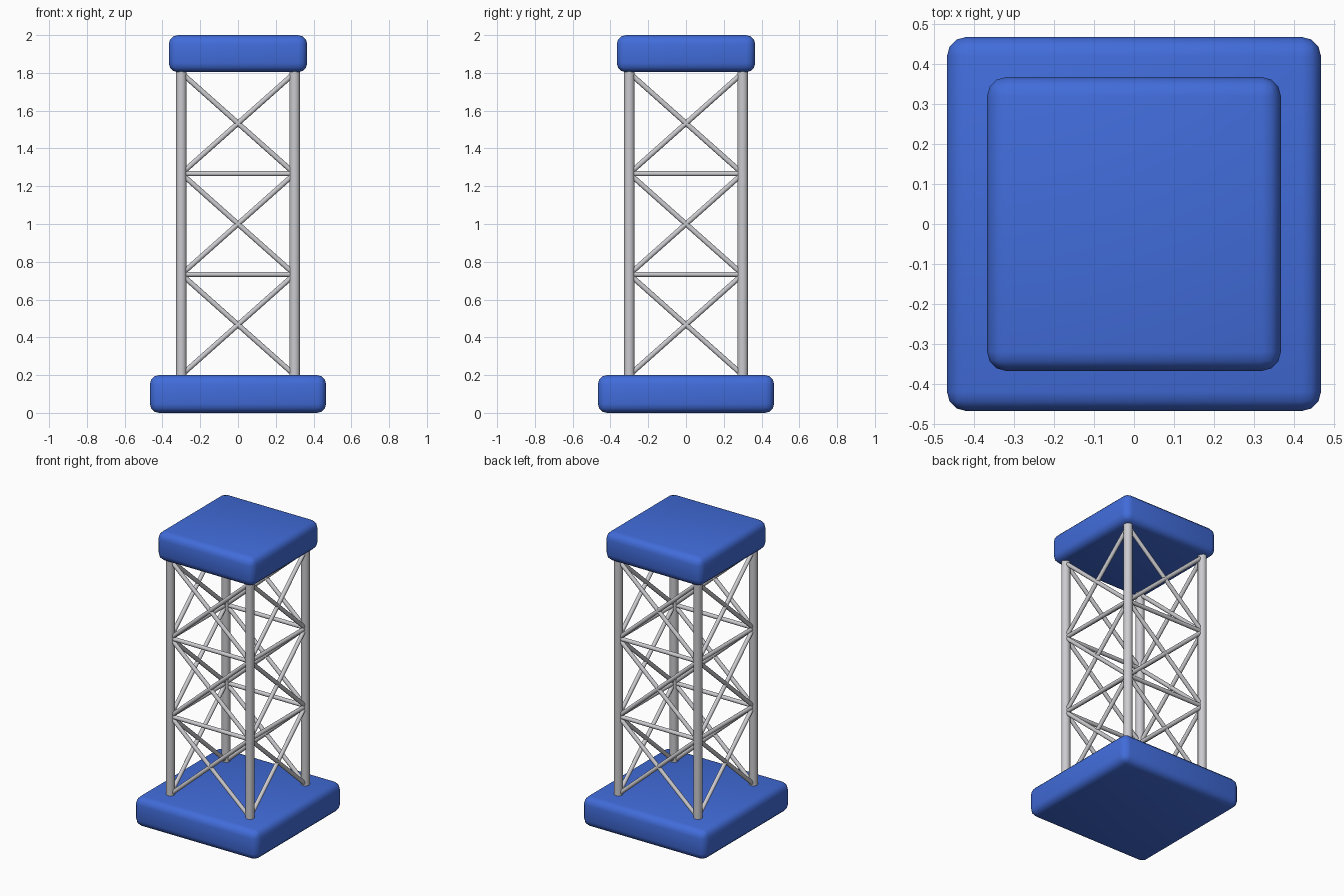
import bpy, math
from mathutils import Vector

if "Cube" in bpy.data.objects:
    bpy.data.objects.remove(bpy.data.objects["Cube"])


def material(name, color):
    m = bpy.data.materials.new(name)
    m.diffuse_color = (*color, 1)
    m.use_nodes = True
    m.node_tree.nodes["Principled BSDF"].inputs["Base Color"].default_value = m.diffuse_color
    return m


BLUE = material("blue paint", (0.053, 0.15, 0.7))
STEEL = material("light steel", (0.6, 0.6, 0.63))


def finish(obj, name, mat):
    obj.name = name
    obj.data.materials.append(mat)
    bpy.ops.object.shade_smooth_by_angle(angle=math.radians(40))


def slab(name, width, z0, z1):
    bpy.ops.mesh.primitive_cube_add(size=1, location=(0, 0, (z0 + z1) / 2))
    obj = bpy.context.object
    obj.scale = (width, width, z1 - z0)
    bpy.ops.object.transform_apply(location=False, rotation=False, scale=True)
    bevel = obj.modifiers.new("rounded edges", 'BEVEL')
    bevel.width, bevel.segments = 0.048, 3
    bpy.ops.object.modifier_apply(modifier=bevel.name)
    finish(obj, name, BLUE)


def tube(name, a, b, radius):
    a, b = Vector(a), Vector(b)
    d = b - a
    bpy.ops.mesh.primitive_cylinder_add(vertices=16, radius=radius, depth=d.length,
                                        location=(a + b) / 2)
    obj = bpy.context.object
    obj.rotation_euler = d.to_track_quat('Z', 'Y').to_euler()
    finish(obj, name, STEEL)


# Base and top slabs
slab("base_slab", 0.933, 0.0, 0.2)
slab("top_slab", 0.733, 1.804, 2.0)

# Corner posts, then bracing on each of the four sides
H = 0.3
corners = [(-H, -H), (H, -H), (H, H), (-H, H)]
levels = [0.2 + i * 1.6 / 3 for i in range(4)]
for i, side in enumerate(("front", "right", "back", "left")):
    p, q = corners[i], corners[(i + 1) % 4]
    tube(f"{side}_post", (*p, 0.18), (*p, 1.82), 0.028)
    for k in range(3):
        lo, hi = levels[k], levels[k + 1]
        tube(f"{side}_rising_brace_{k + 1}", (*p, lo), (*q, hi), 0.0135)
        tube(f"{side}_falling_brace_{k + 1}", (*p, hi), (*q, lo), 0.0135)
        if k < 2:
            tube(f"{side}_crossbar_{k + 1}", (*p, hi), (*q, hi), 0.0135)
